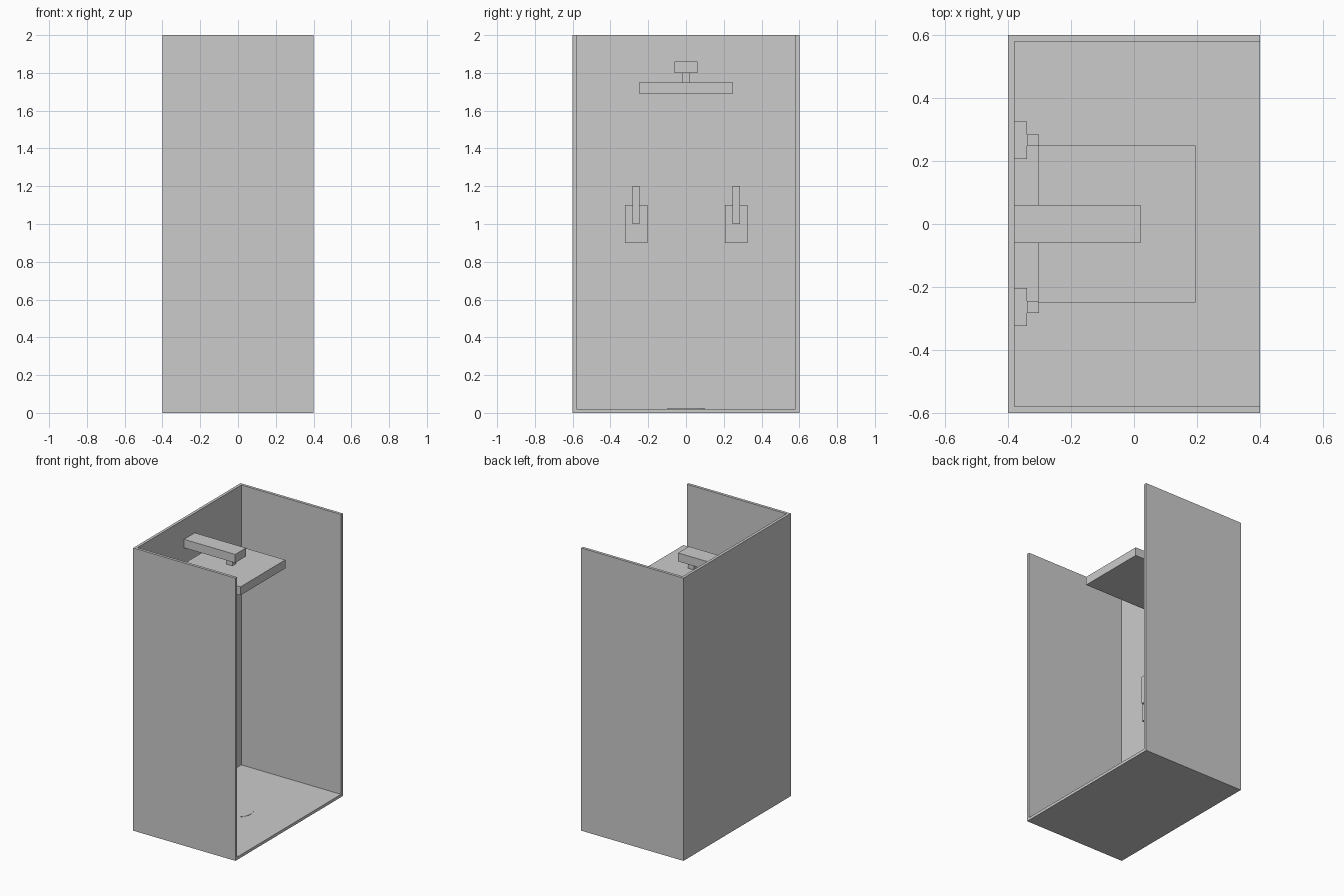
import bpy

if "Cube" in bpy.data.objects:
    bpy.data.objects.remove(bpy.data.objects["Cube"])


def box(name, x, y, z):
    """Axis-aligned box from (min, max) ranges."""
    mid = [(r[0] + r[1]) / 2 for r in (x, y, z)]
    bpy.ops.mesh.primitive_cube_add(size=1, location=mid)
    o = bpy.context.object
    o.name = name
    o.scale = [r[1] - r[0] for r in (x, y, z)]
    bpy.ops.object.transform_apply(location=False, rotation=False, scale=True)
    return o


# Cabin shell: floor tray, back wall and two side walls
T = 0.02
box("floor", (-0.4, 0.4), (-0.6, 0.6), (0, T))
box("back_wall", (-0.4, -0.4 + T), (-0.6, 0.6), (T, 2))
for side, y in (("left", (-0.6, -0.6 + T)), ("right", (0.6 - T, 0.6))):
    box(side + "_wall", (-0.4 + T, 0.4), y, (T, 2))

# Floor drain, almost flush with the tray
bpy.ops.mesh.primitive_cylinder_add(vertices=32, radius=0.1, depth=0.012,
                                    location=(0, 0, 0.016))
bpy.context.object.name = "drain"
bpy.ops.object.shade_smooth_by_angle()

# Overhead shower: arm, connector and square head
box("shower_arm", (-0.38, 0.02), (-0.06, 0.06), (1.80, 1.86))
box("head_connector", (-0.075, -0.03), (-0.02, 0.02), (1.75, 1.80))
box("shower_head", (-0.305, 0.195), (-0.25, 0.25), (1.69, 1.75))

# Pair of taps on the back wall
for side, y in (("left", -0.264), ("right", 0.266)):
    box(side + "_tap_body", (-0.38, -0.34), (y - 0.06, y + 0.06), (0.9, 1.1))
    box(side + "_tap_lever", (-0.34, -0.302), (y - 0.019, y + 0.019), (1.0, 1.2))
